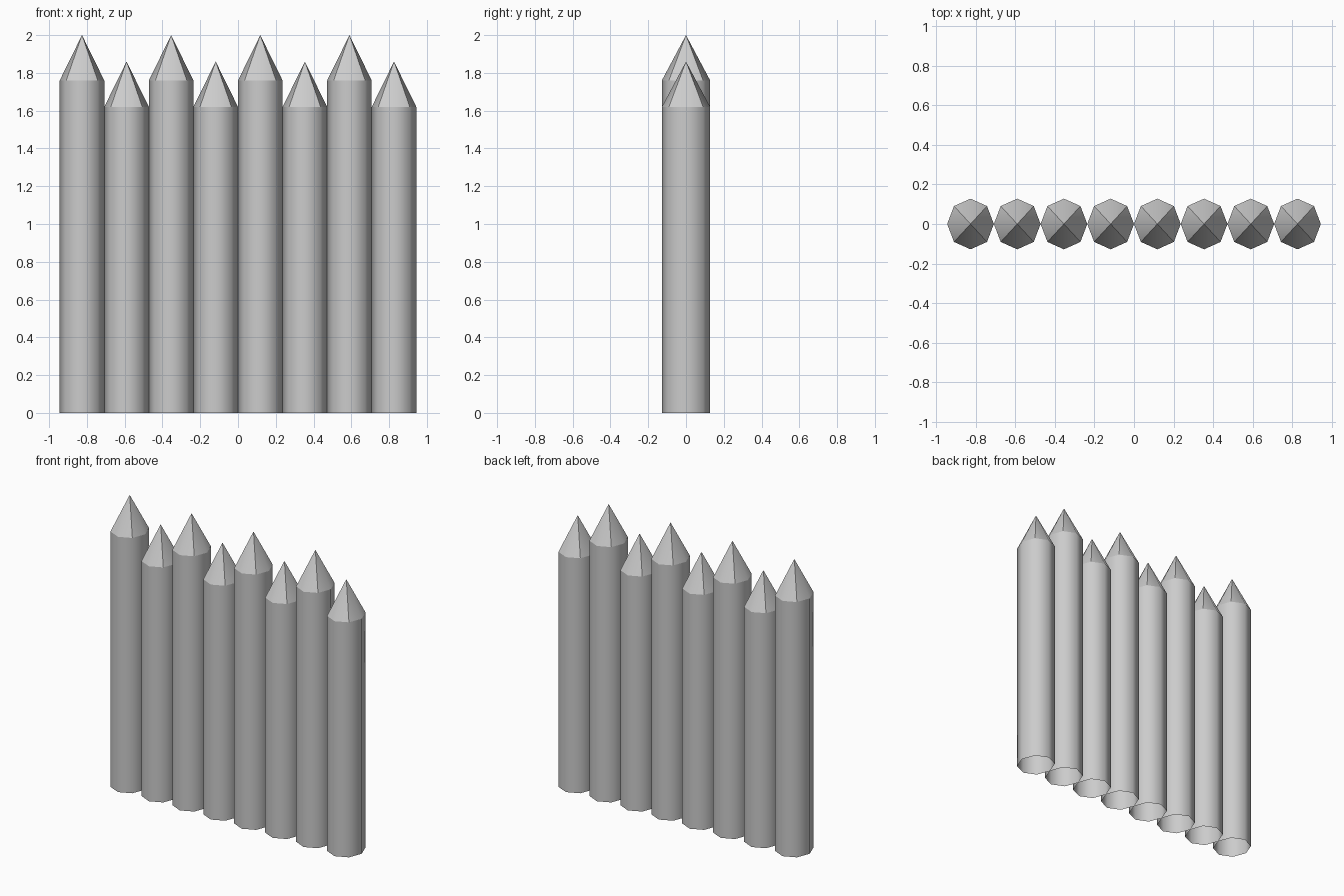
import bpy, bmesh, math

if "Cube" in bpy.data.objects:
    bpy.data.objects.remove(bpy.data.objects["Cube"])

SIDES = 8
RX, RY = 0.118, 0.128      # slightly flattened octagon
PITCH = 0.236
TIP = 0.24


def stake(name, x, shoulder):
    """Eight-sided post, open underneath, with a pointed tip."""
    bm = bmesh.new()

    def ring(z):
        return [bm.verts.new((RX * math.cos(math.tau * i / SIDES),
                              RY * math.sin(math.tau * i / SIDES), z))
                for i in range(SIDES)]

    low, high = ring(0), ring(shoulder)
    apex = bm.verts.new((0, 0, shoulder + TIP))
    for i in range(SIDES):
        j = (i + 1) % SIDES
        bm.faces.new((low[i], low[j], high[j], high[i]))
        bm.faces.new((high[i], high[j], apex))
    for f in bm.faces:
        f.smooth = True
    # Crisp shoulder, and four crisp ridges carved into the tip
    for i in range(SIDES):
        bm.edges.get((high[i], high[(i + 1) % SIDES])).smooth = False
        if i % 2:
            bm.edges.get((high[i], apex)).smooth = False

    mesh = bpy.data.meshes.new(name)
    bm.to_mesh(mesh)
    bm.free()
    obj = bpy.data.objects.new(name, mesh)
    obj.location.x = x
    bpy.context.collection.objects.link(obj)


# Row of alternating tall and short stakes
for n in range(8):
    tall = n % 2 == 0
    stake(f"{'tall' if tall else 'short'}_stake_{n + 1}",
          (n - 3.5) * PITCH, 1.76 if tall else 1.62)
